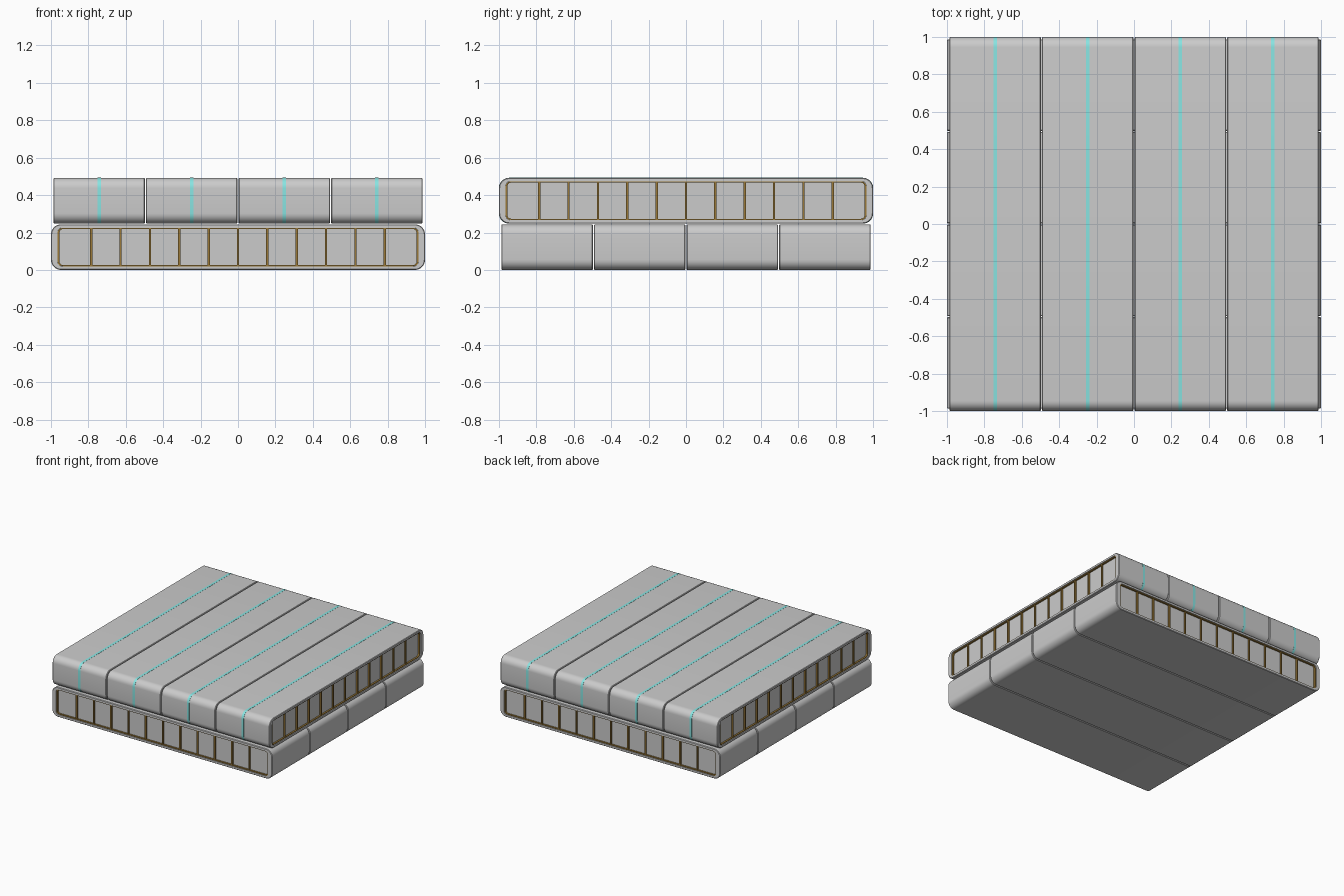
import bpy, bmesh, math

if "Cube" in bpy.data.objects:
    bpy.data.objects.remove(bpy.data.objects["Cube"])

PITCH, LENGTH, H, LAYER = 0.495, 0.489, 0.244, 0.248


def material(name, rgb):
    m = bpy.data.materials.new(name)
    m.diffuse_color = (*rgb, 1)
    m.use_nodes = True
    m.node_tree.nodes["Principled BSDF"].inputs["Base Color"].default_value = m.diffuse_color
    return m


gold = material("gold", (0.32, 0.19, 0.04))
grey = material("panel_grey", (0.6, 0.6, 0.58))
cyan = material("cyan", (0.25, 0.78, 0.76))


def rounded(w, h, r, n=8):
    """Rounded rectangle outline in x and z, centred."""
    pts = []
    for k, (sx, sz) in enumerate([(1, 1), (-1, 1), (-1, -1), (1, -1)]):
        for i in range(n + 1):
            a = math.pi / 2 * (k + i / n)
            pts.append((sx * (w / 2 - r) + r * math.cos(a),
                        sz * (h / 2 - r) + r * math.sin(a)))
    return pts


def loft(bm, rings, close):
    """Join (profile, y) rings; close joins the last to the first, else caps."""
    vs = [[bm.verts.new((x, y, z)) for x, z in p] for p, y in rings]
    n = len(vs[0])
    for k in range(len(vs) if close else len(vs) - 1):
        a, b = vs[k], vs[(k + 1) % len(vs)]
        for i in range(n):
            j = (i + 1) % n
            bm.faces.new((a[i], a[j], b[j], b[i]))
    if not close:
        bm.faces.new(vs[0])
        bm.faces.new(vs[-1])


def tube(bm, outer, inner, half, c=0.0):
    w, h, r = outer
    small = rounded(w - 2 * c, h - 2 * c, r - c)
    full, hole = rounded(*outer), rounded(*inner)
    rings = [(hole, -half), (small, -half)]
    if c:
        rings += [(full, -half + c), (full, half - c)]
    rings += [(small, half), (hole, half)]
    loft(bm, rings, True)


def finish(bm, name, mat=None):
    bmesh.ops.recalc_face_normals(bm, faces=bm.faces)
    me = bpy.data.meshes.new(name)
    bm.to_mesh(me)
    bm.free()
    if mat:
        me.materials.append(mat)
    me.shade_smooth()
    me.set_sharp_from_angle(angle=math.radians(30))
    return me


half = LENGTH / 2
# outer casing of one module, open at both ends
bm = bmesh.new()
tube(bm, (2, H, 0.055), (1.93, 0.206, 0.026), half, 0.004)
shell = finish(bm, "shell")

# recessed grey core
bm = bmesh.new()
core = rounded(1.93, 0.206, 0.026)
loft(bm, [(core, -half + 0.02), (core, half - 0.02)], False)
core = finish(bm, "core", grey)

# gold liner and dividers making twelve cells
bm = bmesh.new()
tube(bm, (1.929, 0.205, 0.026), (1.909, 0.193, 0.02), half - 0.006)
for i in range(-5, 6):
    r = bmesh.ops.create_cube(bm, size=1)
    for v in r["verts"]:
        v.co.x = v.co.x * 0.012 + i * 0.157
        v.co.y *= LENGTH - 0.016
        v.co.z *= 0.196
frame = finish(bm, "cell_frame", gold)

# cyan band wrapped around the upper modules
bm = bmesh.new()
tube(bm, (2.002, H + 0.002, 0.056), (1.99, H - 0.01, 0.05), 0.01)
band = finish(bm, "band", cyan)


def place(name, mesh, offset, upper):
    ob = bpy.data.objects.new(name, mesh)
    bpy.context.collection.objects.link(ob)
    if upper:
        ob.rotation_euler.z = math.pi / 2
        ob.location = (offset, 0, LAYER + H / 2)
    else:
        ob.location = (0, offset, H / 2)


# two crossed layers of four modules
for upper in (False, True):
    layer = "upper" if upper else "lower"
    for i in range(4):
        off = (i - 1.5) * PITCH
        place(f"{layer}_shell_{i+1}", shell, off, upper)
        place(f"{layer}_core_{i+1}", core, off, upper)
        place(f"{layer}_cell_frame_{i+1}", frame, off, upper)
        if upper:
            place(f"upper_band_{i+1}", band, off, upper)
